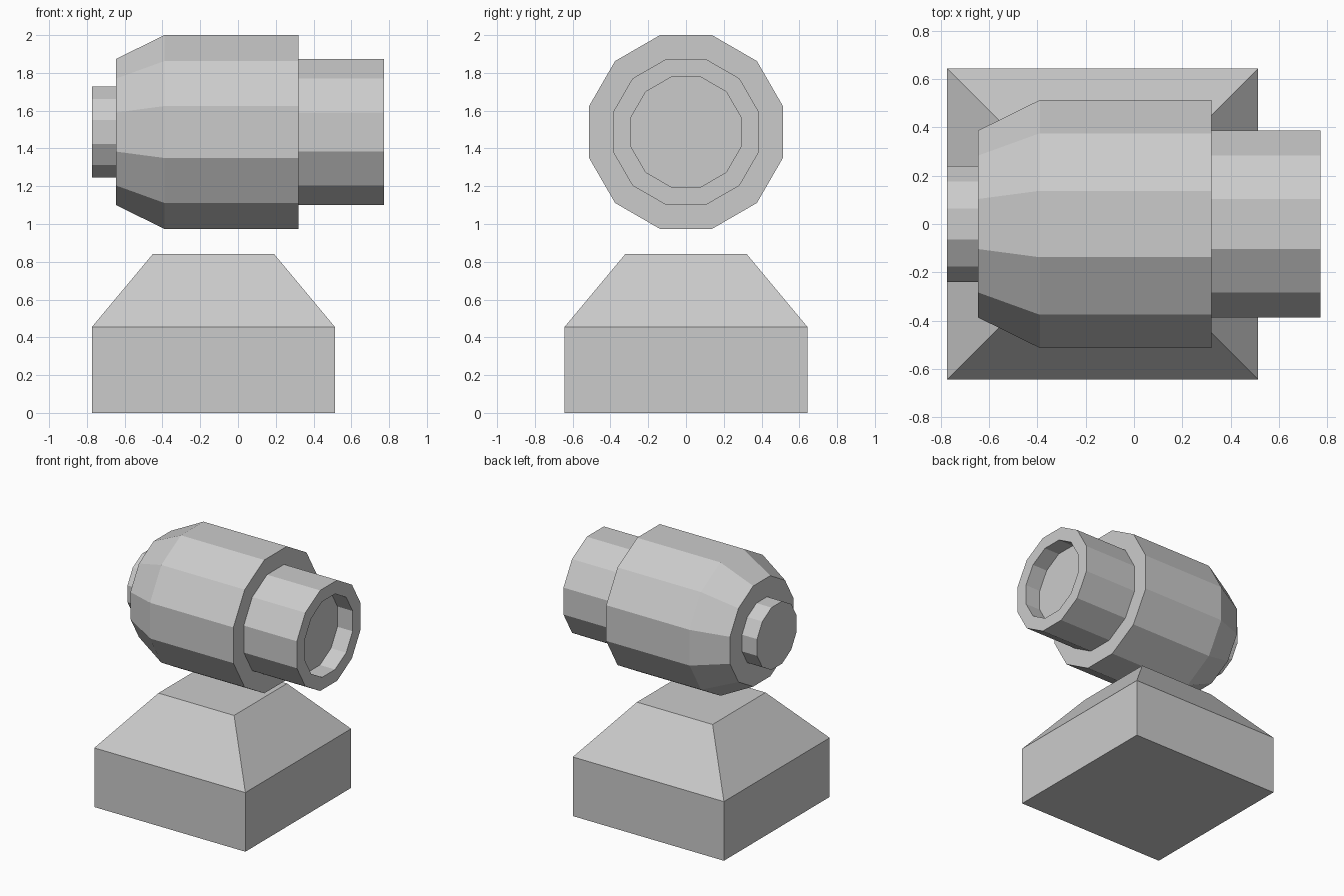
import bpy, bmesh
from math import cos, sin, pi

cube = bpy.data.objects.get("Cube")
if cube:
    bpy.data.objects.remove(cube, do_unlink=True)

grey = bpy.data.materials.new("plain_grey")
grey.use_nodes = True
colour = (0.6, 0.6, 0.6, 1)
grey.diffuse_color = colour
grey.node_tree.nodes["Principled BSDF"].inputs["Base Color"].default_value = colour


def loft(name, rings):
    """Bridge a list of equal-sized point rings and cap both ends."""
    bm = bmesh.new()
    loops = [[bm.verts.new(p) for p in ring] for ring in rings]
    n = len(loops[0])
    for a, b in zip(loops, loops[1:]):
        for i in range(n):
            j = (i + 1) % n
            bm.faces.new((a[i], a[j], b[j], b[i]))
    bm.faces.new(loops[0])
    bm.faces.new(loops[-1])
    bmesh.ops.recalc_face_normals(bm, faces=bm.faces)
    mesh = bpy.data.meshes.new(name)
    bm.to_mesh(mesh)
    bm.free()
    mesh.materials.append(grey)
    obj = bpy.data.objects.new(name, mesh)
    bpy.context.collection.objects.link(obj)
    return obj


def square(half, z, x=-0.13):
    return [(x + sx * half, sy * half, z)
            for sx, sy in ((-1, -1), (1, -1), (1, 1), (-1, 1))]


def ring(x, flat_radius, sides=12, z=1.487):
    # flat_radius reaches the middle of each side, so flats face up and down
    r = flat_radius / cos(pi / sides)
    angles = [(2 * i + 1) * pi / sides for i in range(sides)]
    return [(x, r * cos(a), z + r * sin(a)) for a in angles]


# Square pedestal with a sloping shoulder
loft("pedestal", [square(0.643, 0), square(0.643, 0.455), square(0.322, 0.84)])

# Floating barrel: rear stub, tapered housing, muzzle tube and recessed bore
profile = [(-0.773, 0.24), (-0.645, 0.24), (-0.645, 0.387), (-0.39, 0.513),
           (0.32, 0.513), (0.32, 0.387), (0.772, 0.387), (0.772, 0.291),
           (0.643, 0.291)]
loft("barrel", [ring(x, r) for x, r in profile])
